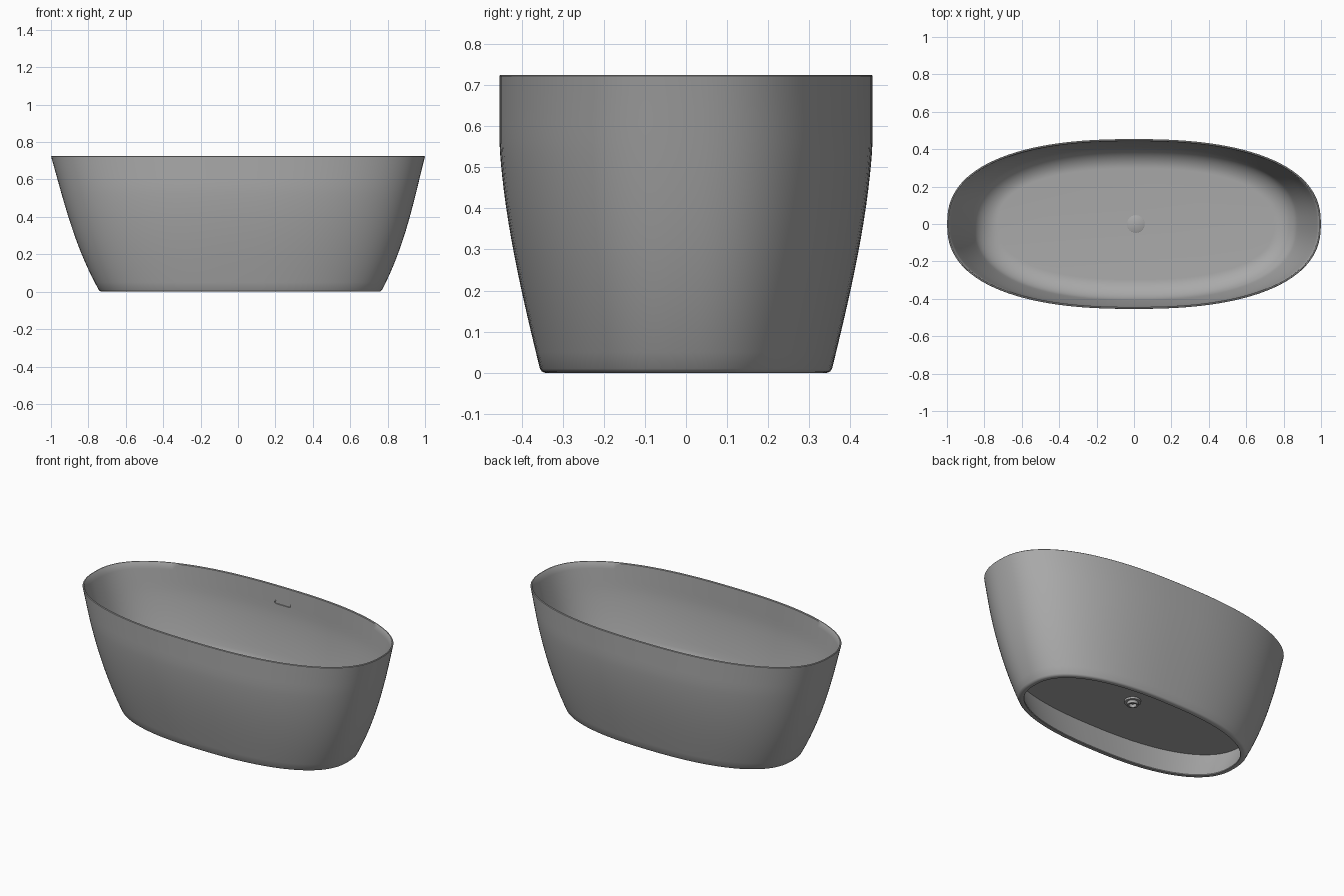
import bpy, bmesh, math
from mathutils import Vector

cube = bpy.data.objects.get("Cube")
if cube:
    bpy.data.objects.remove(cube, do_unlink=True)

HEIGHT, FLOOR, UNDER = 0.725, 0.19, 0.17
WALL, FILLET, SEGS, POWER = 0.011, 0.09, 112, 2.4

grey = bpy.data.materials.new("matt_grey")
grey.use_nodes = True
grey.diffuse_color = (0.4, 0.4, 0.4, 1)
grey.node_tree.nodes["Principled BSDF"].inputs["Base Color"].default_value = (0.4, 0.4, 0.4, 1)


def blend(z, values, knots=(0, 0.2, 0.45, HEIGHT)):
    """Smooth curve through the values at the knot heights."""
    total = 0
    for i, v in enumerate(values):
        for j, k in enumerate(knots):
            if i != j:
                v *= (z - k) / (knots[i] - k)
        total += v
    return total


def tub_ring(z, inset):
    """Rounded-oval outline of the tub at height z, moved inwards."""
    a = blend(z, (0.752, 0.845, 0.927, 1.0)) - inset
    b = min(blend(z, (0.353, 0.400, 0.444, 0.454)), 0.454) - inset
    shift = 0.013 * (1 - z / HEIGHT)
    pts = []
    for i in range(SEGS):
        t = math.tau * i / SEGS
        c, s = math.cos(t), math.sin(t)
        pts.append((shift + a * math.copysign(abs(c) ** (2 / POWER), c),
                    b * math.copysign(abs(s) ** (2 / POWER), s), z))
    return pts


def round_ring(radius, z, x=0.01, count=40):
    return [(x + radius * math.cos(math.tau * i / count),
             radius * math.sin(math.tau * i / count), z) for i in range(count)]


def loft(name, rings):
    """Skin a run of rings and cap both ends."""
    bm = bmesh.new()
    rows = [[bm.verts.new(p) for p in ring] for ring in rings]
    for low, high in zip(rows, rows[1:]):
        for i in range(len(low)):
            j = (i + 1) % len(low)
            bm.faces.new((low[i], low[j], high[j], high[i]))
    bm.faces.new(rows[0][::-1])
    bm.faces.new(rows[-1])
    bmesh.ops.recalc_face_normals(bm, faces=bm.faces)
    mesh = bpy.data.meshes.new(name)
    bm.to_mesh(mesh)
    bm.free()
    obj = bpy.data.objects.new(name, mesh)
    mesh.materials.append(grey)
    bpy.context.collection.objects.link(obj)
    return obj


def activate(obj):
    bpy.ops.object.select_all(action='DESELECT')
    obj.select_set(True)
    bpy.context.view_layer.objects.active = obj


def smooth(obj):
    activate(obj)
    bpy.ops.object.shade_smooth_by_angle(angle=math.radians(35))


# Tub: recessed underside, skirt, foot lip, outer wall, rim, inner wall, floor
rings = [tub_ring(UNDER, 0.032), tub_ring(0.08, 0.032), tub_ring(0.004, 0.032),
         tub_ring(0, 0.028), tub_ring(0, 0.01), tub_ring(0.003, 0.003)]
rings += [tub_ring(0.01 + (HEIGHT - 0.013) * i / 18, 0) for i in range(19)]
rings += [tub_ring(HEIGHT, 0.003), tub_ring(HEIGHT, WALL - 0.003)]
top, bend = HEIGHT - 0.004, FLOOR + FILLET
rings += [tub_ring(top + (bend - top) * i / 12, WALL) for i in range(13)]
for i in range(1, 11):
    t = math.pi / 2 * i / 10
    rings.append(tub_ring(bend - FILLET * math.sin(t),
                          WALL + FILLET * (1 - math.cos(t))))
tub = loft("bathtub", rings)

# Overflow slot cut into the back inner wall
bm = bmesh.new()
half, r = 0.045, 0.011
outline = []
for i in range(24):
    t = math.tau * (i + 0.5) / 24
    outline.append((math.copysign(half, math.cos(t)) + r * math.cos(t), r * math.sin(t)))
bm.free()
slot = loft("slot_cutter", [[(x, y, 0.62 + z) for x, z in outline] for y in (0.40, 0.449)])
slot.hide_render = True
cut = tub.modifiers.new("overflow_slot", 'BOOLEAN')
cut.operation, cut.object, cut.solver = 'DIFFERENCE', slot, 'EXACT'
activate(tub)
bpy.ops.object.modifier_apply(modifier=cut.name)
bpy.data.objects.remove(slot, do_unlink=True)
smooth(tub)

# Drain cover on the floor
smooth(loft("drain_cover", [round_ring(0.047, FLOOR - 0.004), round_ring(0.047, FLOOR + 0.004),
                            round_ring(0.044, FLOOR + 0.006)]))

# Drain fitting under the floor: flange, neck and hollow outlet
fitting = [(0.047, UNDER + 0.005), (0.047, UNDER - 0.012), (0.032, UNDER - 0.012),
           (0.032, UNDER - 0.03), (0.022, UNDER - 0.03), (0.022, UNDER - 0.01)]
smooth(loft("drain_fitting", [round_ring(rad, z) for rad, z in fitting]))
